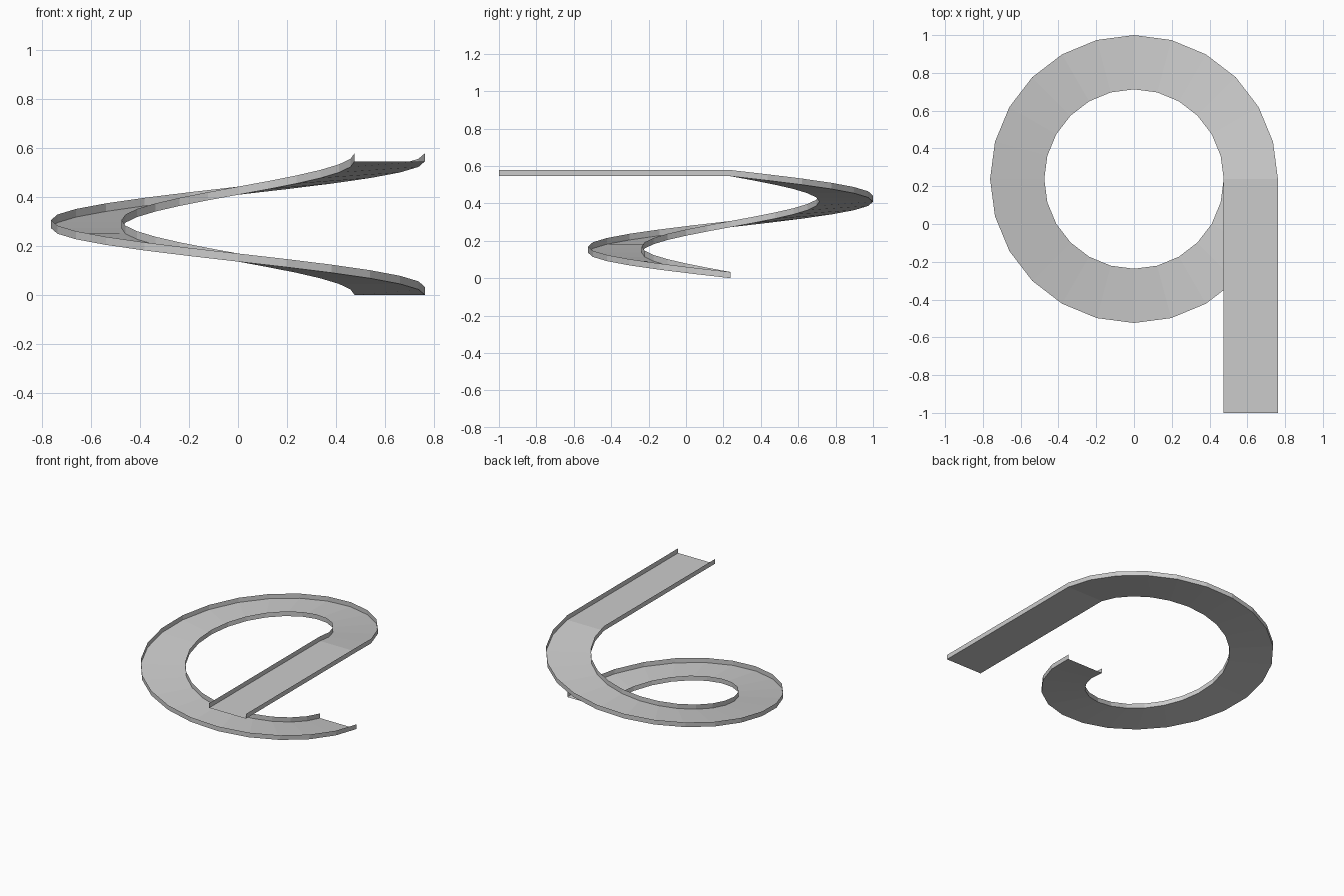
import bpy, bmesh, math

if "Cube" in bpy.data.objects:
    bpy.data.objects.remove(bpy.data.objects["Cube"])

R_IN, R_OUT = 0.475, 0.762     # inner and outer edge radii
CY = 0.238                     # spiral centre in y
RISE, WALL = 0.545, 0.033      # height of one turn, side wall height
SEGS = 24


def spiral_edge(r, lift):
    # one full turn, climbing clockwise from the +x side
    pts = []
    for i in range(SEGS + 1):
        a = -2 * math.pi * i / SEGS
        pts.append((r * math.cos(a), CY + r * math.sin(a), RISE * i / SEGS + lift))
    return pts


def straight_edge(x, lift):
    return [(x, CY, RISE + lift), (x, -1.0, RISE + lift)]


def strip(name, side_a, side_b):
    # sheet of quads between two matching edges
    bm = bmesh.new()
    a = [bm.verts.new(p) for p in side_a]
    b = [bm.verts.new(p) for p in side_b]
    for i in range(len(a) - 1):
        bm.faces.new((a[i], a[i + 1], b[i + 1], b[i]))
    mesh = bpy.data.meshes.new(name)
    bm.to_mesh(mesh)
    bm.free()
    bpy.context.collection.objects.link(bpy.data.objects.new(name, mesh))


# spiral turn, then the straight run at the top: floor and two thin side walls each
for label, edge in (("spiral", spiral_edge), ("straight", straight_edge)):
    strip(label + "_floor", edge(R_IN, 0), edge(R_OUT, 0))
    strip(label + "_inner_wall", edge(R_IN, WALL), edge(R_IN, 0))
    strip(label + "_outer_wall", edge(R_OUT, 0), edge(R_OUT, WALL))
